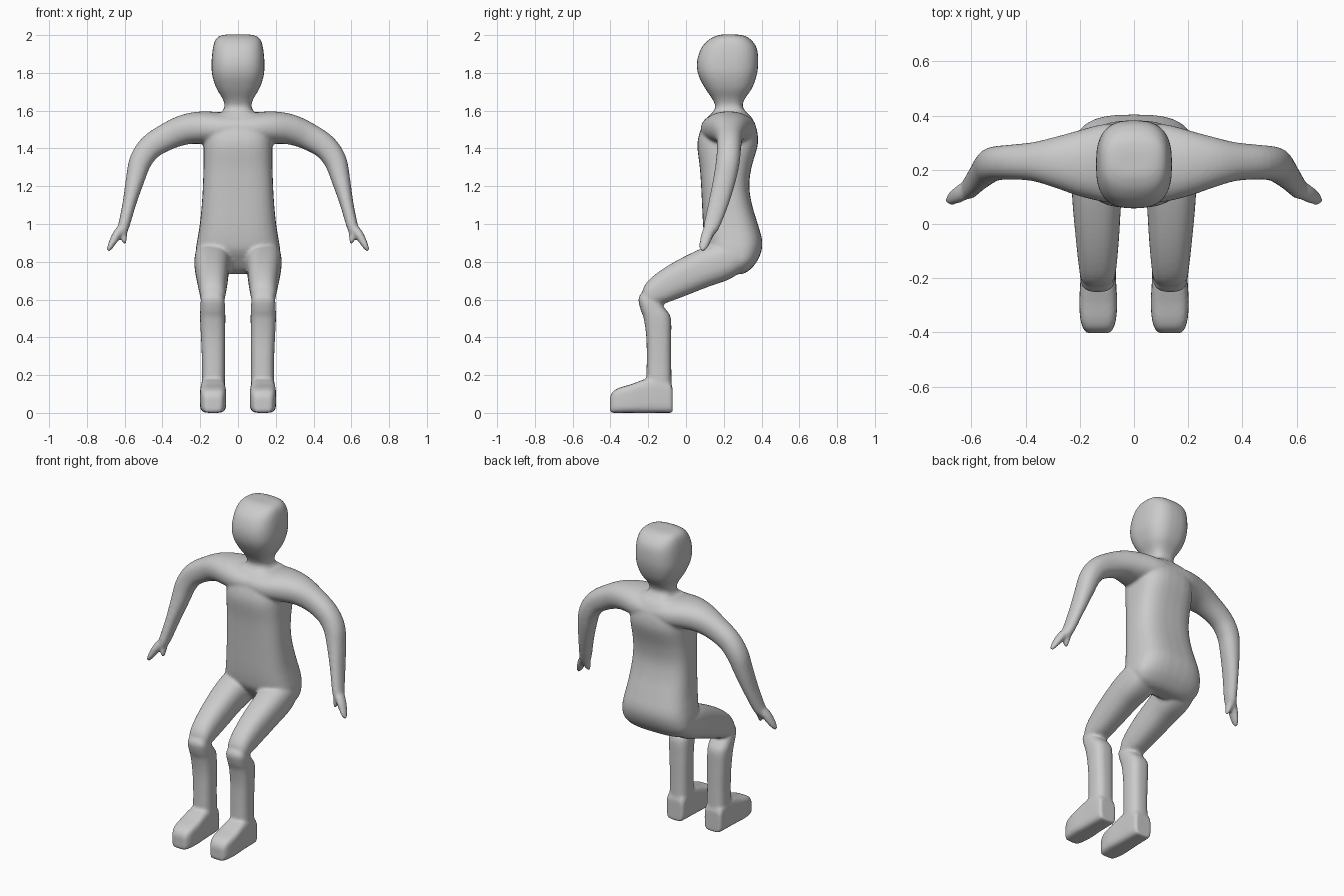
import bpy, bmesh, math
from mathutils import Vector


def spline(rows, steps=4):
    """Catmull-Rom interpolation through section rows."""
    out = []
    for i in range(len(rows) - 1):
        a, b, c, d = (rows[max(i - 1, 0)], rows[i], rows[i + 1],
                      rows[min(i + 2, len(rows) - 1)])
        for s in range(steps):
            t = s / steps
            out.append([0.5 * (2 * q + (r - p) * t + (2 * p - 5 * q + 4 * r - w) * t * t
                               + (3 * q - p - 3 * r + w) * t ** 3)
                        for p, q, r, w in zip(a, b, c, d)])
    return out + [list(rows[-1])]


def loft(name, rows, ref, power=2.3, axis=None, sides=32):
    """Closed tube; rows are x, y, z, radius along ref, radius across."""
    rows = spline(rows)
    centers = [Vector(r[:3]) for r in rows]
    bm = bmesh.new()
    rings = []
    for i, r in enumerate(rows):
        t = Vector(axis) if axis else (centers[min(i + 1, len(rows) - 1)] - centers[max(i - 1, 0)])
        t.normalize()
        u = Vector(ref)
        u = (u - t * u.dot(t)).normalized()
        v = t.cross(u)
        ring = []
        for k in range(sides):
            a = 2 * math.pi * k / sides
            c, s = math.cos(a), math.sin(a)
            cu = math.copysign(abs(c) ** (2 / power), c) * max(r[3], 0.004)
            cv = math.copysign(abs(s) ** (2 / power), s) * max(r[4], 0.004)
            ring.append(bm.verts.new(centers[i] + u * cu + v * cv))
        rings.append(ring)
    for p, q in zip(rings, rings[1:]):
        for k in range(sides):
            n = (k + 1) % sides
            bm.faces.new((p[k], p[n], q[n], q[k]))
    bm.faces.new(rings[0][::-1])
    bm.faces.new(rings[-1])
    bmesh.ops.recalc_face_normals(bm, faces=bm.faces)
    me = bpy.data.meshes.new(name)
    bm.to_mesh(me)
    bm.free()
    ob = bpy.data.objects.new(name, me)
    bpy.context.collection.objects.link(ob)
    return ob


def upright(name, rows, power):
    """Horizontal sections given as z, half width, front y, back y."""
    return loft(name, [(0, (f + b) / 2, z, w, (b - f) / 2) for z, w, f, b in rows],
                (1, 0, 0), power, (0, 0, 1))


# head and neck
parts = [upright("head", [
    (1.50, .10, .13, .33), (1.58, .088, .14, .325), (1.62, .072, .155, .30),
    (1.66, .080, .14, .31), (1.72, .115, .10, .35), (1.79, .137, .065, .375),
    (1.86, .140, .058, .383), (1.93, .133, .08, .375), (1.975, .120, .12, .345),
    (1.996, .095, .16, .31), (2.003, .06, .19, .27)], 2.7),
    # torso and pelvis
    upright("torso", [
        (1.59, .11, .14, .32), (1.56, .15, .11, .35), (1.50, .172, .078, .375),
        (1.42, .182, .06, .38), (1.30, .183, .073, .347), (1.20, .186, .08, .335),
        (1.10, .192, .085, .35), (1.00, .202, .09, .38), (.92, .215, .097, .402),
        (.86, .224, .11, .40), (.80, .222, .15, .375), (.755, .19, .19, .335),
        (.735, .13, .23, .30)][::-1], 2.9)]

for s in (-1, 1):
    # arm
    arm = [(0, .225, 1.505, .145, .085), (.10, .225, 1.505, .145, .087),
           (.19, .225, 1.51, .125, .086), (.28, .228, 1.50, .097, .080),
           (.37, .23, 1.465, .072, .072), (.46, .228, 1.41, .064, .066),
           (.515, .222, 1.335, .063, .060), (.543, .205, 1.24, .060, .050),
           (.575, .172, 1.11, .053, .036), (.605, .135, .99, .042, .030),
           (.622, .118, .955, .030, .028)]
    finger = [(.612, .13, .98, .034, .024), (.640, .113, .945, .032, .024),
              (.663, .10, .905, .028, .020), (.680, .09, .873, .020, .014),
              (.688, .084, .857, .010, .008)]
    thumb = [(.605, .132, .98, .030, .022), (.605, .122, .94, .024, .018),
             (.602, .113, .91, .017, .012), (.600, .110, .893, .009, .008)]
    # thigh, shin, foot
    thigh = [(.115, .31, .845, .07, .06), (.127, .25, .825, .095, .09),
             (.134, .18, .798, .097, .103), (.137, .08, .76, .090, .100),
             (.135, -.05, .70, .080, .092), (.134, -.15, .645, .070, .076),
             (.134, -.195, .607, .062, .052), (.134, -.212, .592, .040, .028)]
    shin = [(.134, -.21, .63, .045, .03), (.134, -.202, .60, .062, .050),
            (.134, -.172, .545, .066, .068), (.134, -.152, .50, .067, .072),
            (.132, -.144, .40, .064, .066), (.130, -.143, .28, .061, .065),
            (.130, -.143, .18, .061, .066), (.130, -.14, .04, .062, .066)]
    foot = [(y, h, w) for y, h, w in (
        (-.071, .13, .052), (-.085, .16, .060), (-.14, .185, .064), (-.21, .180, .066),
        (-.29, .152, .070), (-.35, .134, .066), (-.385, .115, .056), (-.403, .085, .042))]
    foot = [(.132, y, h / 2, w, h / 2) for y, h, w in foot]
    for name, rows, ref, power, axis in (
            ("arm", arm, (0, 1, 0), 2.2, None), ("fingers", finger, (0, 1, 0), 2.2, None),
            ("thumb", thumb, (0, 1, 0), 2.2, None), ("thigh", thigh, (1, 0, 0), 2.5, None),
            ("shin", shin, (1, 0, 0), 2.7, (0, 0, -1)), ("foot", foot, (1, 0, 0), 4.5, (0, -1, 0))):
        parts.append(loft(name, [(s * r[0], *r[1:]) for r in rows], ref, power, axis))

# fuse every part into one smooth skin
for ob in parts:
    ob.select_set(True)
bpy.context.view_layer.objects.active = parts[0]
bpy.ops.object.join()
body = bpy.context.view_layer.objects.active
body.name = "seated_figure_body"
fuse = body.modifiers.new("fuse", 'REMESH')
fuse.mode = 'VOXEL'
fuse.voxel_size = 0.009
fuse.use_smooth_shade = True
soft = body.modifiers.new("soften", 'SMOOTH')
soft.factor = 0.5
soft.iterations = 6
